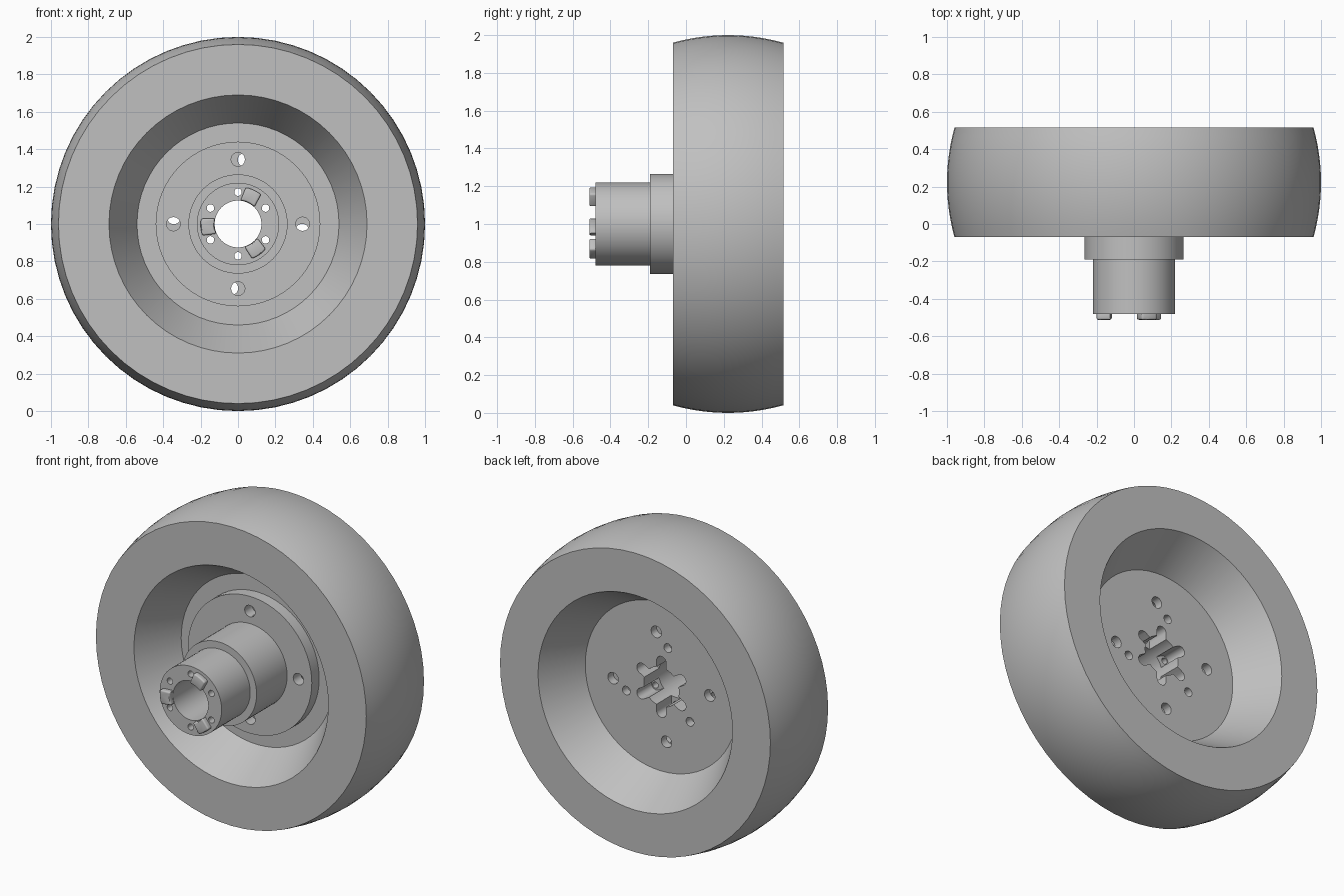
import bpy, bmesh, math
from math import sin, cos, radians, tau

if "Cube" in bpy.data.objects:
    bpy.data.objects.remove(bpy.data.objects["Cube"], do_unlink=True)

grey = bpy.data.materials.new("machined grey")
GREY = (0.53, 0.53, 0.53, 1)
grey.diffuse_color = GREY
grey.use_nodes = True
grey.node_tree.nodes["Principled BSDF"].inputs["Base Color"].default_value = GREY
AXLE_Z = 1.0


def finish(name, bm):
    bmesh.ops.recalc_face_normals(bm, faces=bm.faces)
    mesh = bpy.data.meshes.new(name)
    bm.to_mesh(mesh)
    bm.free()
    mesh.materials.append(grey)
    ob = bpy.data.objects.new(name, mesh)
    bpy.context.collection.objects.link(ob)
    return ob


def lathe(name, profile, sides=64):
    """Spin a closed (radius, y) profile around the axle."""
    bm = bmesh.new()
    rings = []
    for i in range(sides):
        a = tau * i / sides
        rings.append([bm.verts.new((r * cos(a), y, AXLE_Z + r * sin(a))) for r, y in profile])
    n = len(profile)
    for i in range(sides):
        p, q = rings[i], rings[(i + 1) % sides]
        for j in range(n):
            k = (j + 1) % n
            bm.faces.new((p[j], p[k], q[k], q[j]))
    return finish(name, bm)


def prism(name, outline, angle, y0, y1):
    """Extrude a (radial, sideways) outline along y, turned to an angle around the axle."""
    c, s = cos(radians(angle)), sin(radians(angle))
    bm = bmesh.new()
    ends = [[bm.verts.new((u * c - v * s, y, AXLE_Z + u * s + v * c)) for u, v in outline]
            for y in (y0, y1)]
    bm.faces.new(ends[0])
    bm.faces.new(ends[1])
    n = len(outline)
    for j in range(n):
        k = (j + 1) % n
        bm.faces.new((ends[0][j], ends[0][k], ends[1][k], ends[1][j]))
    return finish(name, bm)


def arc(centre, r, start, end, steps):
    angles = [radians(start + (end - start) * i / steps) for i in range(steps + 1)]
    return [(centre + r * cos(a), r * sin(a)) for a in angles]


def circle(centre, r):
    return arc(centre, r, 0, 360, 20)[:-1]


def apply(ob, mod):
    bpy.context.view_layer.objects.active = ob
    bpy.ops.object.modifier_apply(modifier=mod.name)


def cut(ob, outline, angles, y0, y1):
    for angle in angles:
        cutter = prism("cutter", outline, angle, y0, y1)
        cutter.hide_render = True
        mod = ob.modifiers.new("cut", "BOOLEAN")
        mod.operation, mod.solver, mod.object = "DIFFERENCE", "EXACT", cutter
        apply(ob, mod)
        bpy.data.objects.remove(cutter, do_unlink=True)


def smooth(ob):
    bpy.ops.object.select_all(action="DESELECT")
    ob.select_set(True)
    bpy.context.view_layer.objects.active = ob
    bpy.ops.object.shade_smooth_by_angle(angle=radians(30))


# Crowned wheel with a dished web
MID, HALF = 0.2225, 0.2925
crown = [(1 - 0.04 * t * t, MID + HALF * t) for t in [i / 6 - 1 for i in range(13)]]
wheel = lathe("wheel", crown + [(0.69, MID + HALF), (0.54, 0.25), (0.22, 0.25),
                                (0.22, 0.195), (0.54, 0.195), (0.69, MID - HALF)])
QUARTERS = [0, 90, 180, 270]
cut(wheel, circle(0.345, 0.037), [a - 6 for a in QUARTERS], 0.1, 0.4)
cut(wheel, circle(0.265, 0.028), [100, 220, 340], 0.1, 0.4)

# Flanged collar bolted against the web
collar = lathe("flanged_collar", [(0.22, -0.19), (0.265, -0.19), (0.265, 0.12),
                                  (0.44, 0.12), (0.44, 0.195), (0.22, 0.195)])
cut(collar, circle(0.345, 0.037), QUARTERS, 0, 0.4)

# Hollow hub sleeve with screw holes and rear slots
sleeve = lathe("hub_sleeve", [(0.125, -0.48), (0.22, -0.48), (0.22, 0.25), (0.125, 0.25)])
SIXTHS = [30 + 60 * i for i in range(6)]
slot = [(0.09, -0.034)] + arc(0.162, 0.034, -90, 90, 10) + [(0.09, 0.034)]
cut(sleeve, slot, SIXTHS, 0.1, 0.4)
cut(sleeve, circle(0.17, 0.02), SIXTHS, -0.6, 0.2)

# Three drive dogs on the front of the sleeve
dogs = []
dog_shape = arc(0, 0.127, -19, 19, 6) + arc(0, 0.2, 13, -13, 6)
for i, angle in enumerate((65, 185, 305)):
    dog = prism(f"drive_dog_{i + 1}", dog_shape, angle, -0.512, -0.47)
    bevel = dog.modifiers.new("rounded", "BEVEL")
    bevel.width, bevel.segments, bevel.angle_limit = 0.009, 3, radians(50)
    apply(dog, bevel)
    dogs.append(dog)

for part in [wheel, collar, sleeve] + dogs:
    smooth(part)
